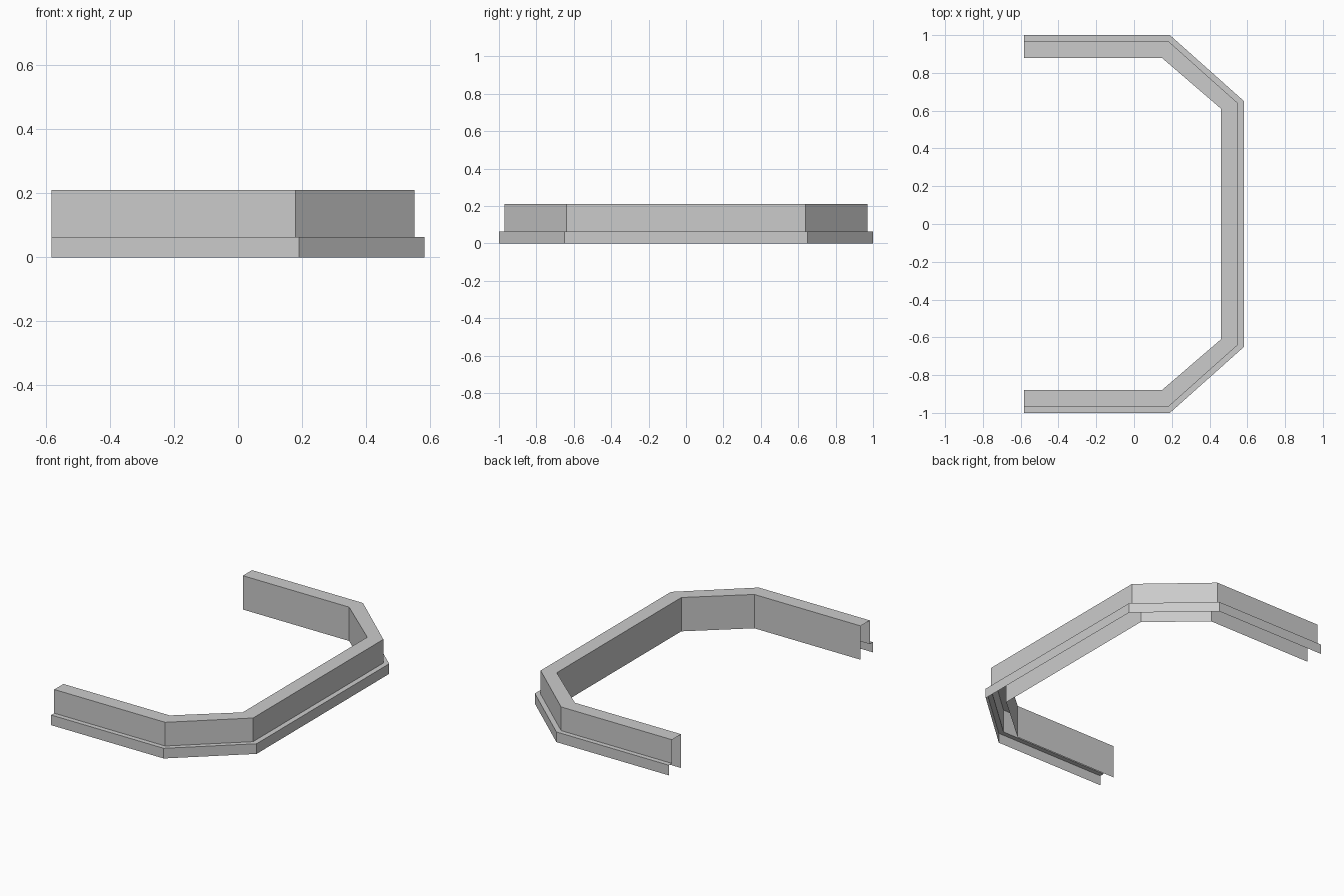
import bpy
import bmesh

cube = bpy.data.objects.get("Cube")
if cube:
    bpy.data.objects.remove(cube, do_unlink=True)

stone = bpy.data.materials.new("light_grey")
stone.use_nodes = True
GREY = (0.6, 0.6, 0.6, 1)
stone.diffuse_color = GREY
stone.node_tree.nodes["Principled BSDF"].inputs["Base Color"].default_value = GREY

END_X = -0.583
LEDGE_Z, TOP_Z = 0.063, 0.21

# Plan outlines: arm y, bend x, long side x, bend y
PLINTH = (1.0, 0.19, 0.583, 0.65)
WALL_OUTER = (0.97, 0.179, 0.551, 0.639)
WALL_INNER = (0.88, 0.147, 0.46, 0.611)


def outline(rail):
    """Half of the open plan, mirrored front to back."""
    arm_y, bend_x, side_x, side_y = rail
    half = [(END_X, -arm_y), (bend_x, -arm_y), (side_x, -side_y)]
    return half + [(x, -y) for x, y in reversed(half)]


def sweep(name, section):
    """Loft an open section of (outline, height) pairs along the plan."""
    bm = bmesh.new()
    rows = [[bm.verts.new((x, y, z)) for x, y in outline(rail)]
            for rail, z in section]
    for low, high in zip(rows, rows[1:]):
        for i in range(len(low) - 1):
            bm.faces.new((low[i], low[i + 1], high[i + 1], high[i]))
    mesh = bpy.data.meshes.new(name)
    bm.to_mesh(mesh)
    bm.free()
    mesh.materials.append(stone)
    obj = bpy.data.objects.new(name, mesh)
    bpy.context.collection.objects.link(obj)
    return obj


# Stepped base moulding with its narrow ledge
sweep("plinth", [(PLINTH, 0), (PLINTH, LEDGE_Z), (WALL_OUTER, LEDGE_Z)])

# Hollow wall, open below and at both ends
sweep("wall", [(WALL_OUTER, LEDGE_Z), (WALL_OUTER, TOP_Z),
               (WALL_INNER, TOP_Z), (WALL_INNER, 0)])
